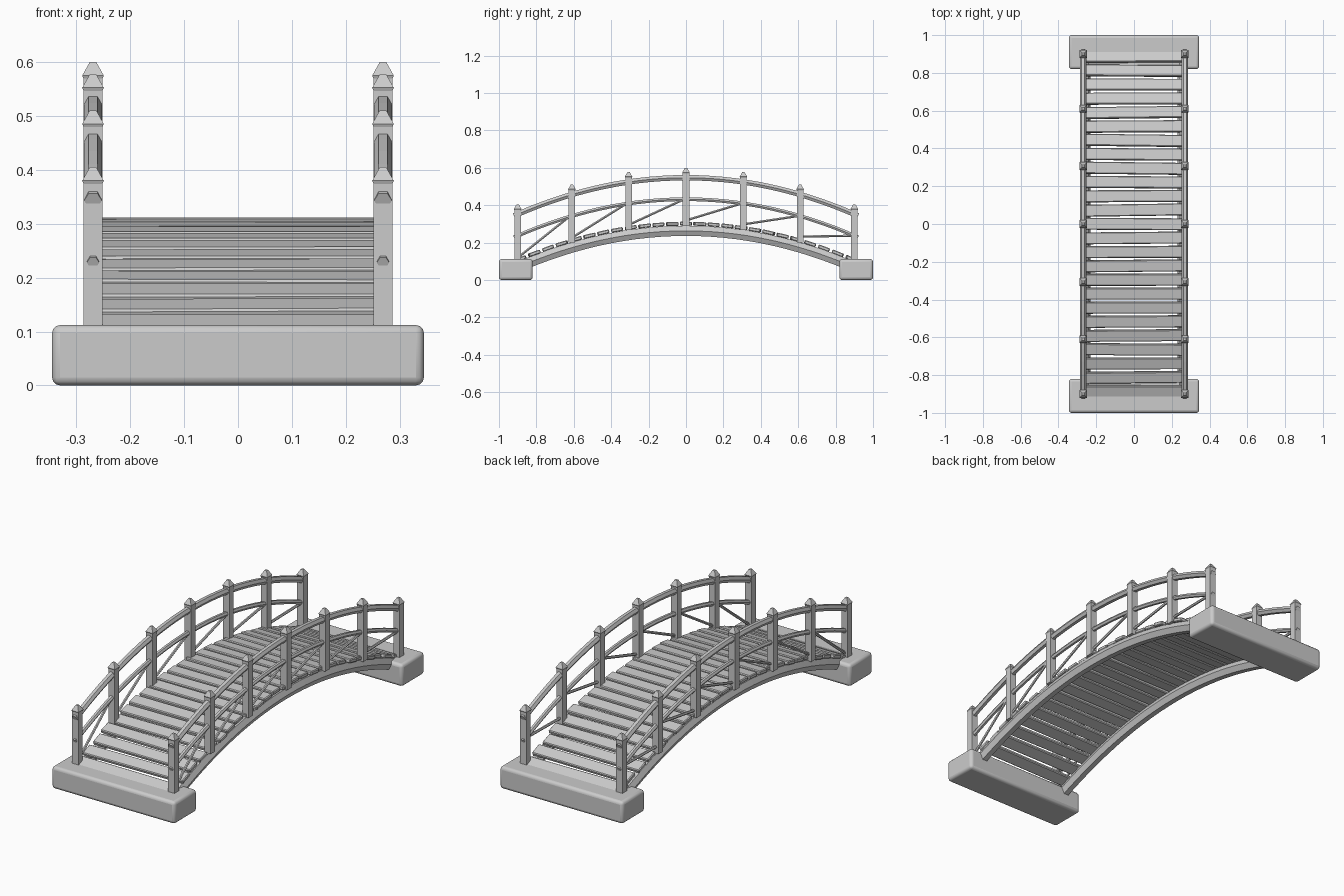
import bpy, bmesh, math, random
from mathutils import Vector, Matrix

if "Cube" in bpy.data.objects:
    bpy.data.objects.remove(bpy.data.objects["Cube"])

random.seed(4)
SIDE = 0.269                                  # x of posts and rails
POSTS = [-0.9, -0.61, -0.307, 0, 0.307, 0.61, 0.9]

grey = bpy.data.materials.new("weathered_grey")
grey.diffuse_color = (0.6, 0.6, 0.6, 1)
grey.use_nodes = True
grey.node_tree.nodes["Principled BSDF"].inputs["Base Color"].default_value = grey.diffuse_color


def arch(y, crown):
    """Height at y of an arch with the given crown height."""
    return crown - 0.241 * y * y


def make(name, bm):
    bmesh.ops.recalc_face_normals(bm, faces=bm.faces)
    me = bpy.data.meshes.new(name)
    bm.to_mesh(me)
    bm.free()
    me.materials.append(grey)
    ob = bpy.data.objects.new(name, me)
    bpy.context.collection.objects.link(ob)
    return ob


def add_bevel(ob, width, segments):
    mod = ob.modifiers.new("bevel", 'BEVEL')
    mod.width, mod.segments = width, segments


def box(bm, size, matrix):
    bmesh.ops.create_cube(bm, size=1, matrix=matrix @ Matrix.Diagonal((*size, 1)))


def sweep(bm, points, rx, rz, sides=6):
    """Sweep a flat-topped polygon along a path lying in a yz plane."""
    rings = []
    for i, p in enumerate(points):
        t = (points[min(i + 1, len(points) - 1)] - points[max(i - 1, 0)]).normalized()
        up = Vector((1, 0, 0)).cross(t)
        ring = []
        for k in range(sides):
            a = 2 * math.pi * k / sides
            ring.append(bm.verts.new(p + Vector((rx * math.cos(a), 0, 0)) + up * rz * math.sin(a)))
        rings.append(ring)
    for a, b in zip(rings, rings[1:]):
        for k in range(sides):
            j = (k + 1) % sides
            bm.faces.new((a[k], a[j], b[j], b[k]))
    bm.faces.new(rings[0])
    bm.faces.new(rings[-1])


def arch_path(x, crown, reach, n=28):
    ys = [-reach + 2 * reach * i / n for i in range(n + 1)]
    return [Vector((x, y, arch(y, crown))) for y in ys]


# Stone abutments at both ends
for end, name in ((-1, "front_abutment"), (1, "back_abutment")):
    bm = bmesh.new()
    box(bm, (0.69, 0.18, 0.112), Matrix.Translation((0, end * 0.91, 0.056)))
    ob = make(name, bm)
    add_bevel(ob, 0.015, 3)
    bpy.context.view_layer.objects.active = ob
    ob.select_set(True)
    bpy.ops.object.shade_smooth_by_angle(angle=math.radians(40))
    ob.select_set(False)

# Deck planks, slightly uneven, following the arch
bm = bmesh.new()
COUNT = 25
for i in range(COUNT):
    y = -0.885 + 1.77 * i / (COUNT - 1)
    tilt = math.atan(-0.482 * y) + random.uniform(-0.03, 0.03)
    m = (Matrix.Translation((random.uniform(-0.006, 0.006), y, arch(y, 0.301)))
         @ Matrix.Rotation(tilt, 4, 'X')
         @ Matrix.Rotation(random.uniform(-0.014, 0.014), 4, 'Z'))
    box(bm, (0.55 + random.uniform(-0.012, 0.012), 0.063, 0.02), m)
add_bevel(make("deck_planks", bm), 0.004, 1)

for s, side in ((-1, "left"), (1, "right")):
    x = s * SIDE

    # Arched support beam under the deck edge
    bm = bmesh.new()
    sweep(bm, arch_path(s * 0.258, 0.263, 0.93), 0.027, 0.0315)
    make(side + "_beam", bm)

    # Handrail and middle rail
    for name, crown, r in (("handrail", 0.547, 0.0165), ("middle_rail", 0.432, 0.0115)):
        bm = bmesh.new()
        sweep(bm, arch_path(x, crown, 0.92), r, r)
        make(f"{side}_{name}", bm)

    # Square posts with flared pointed caps
    bm = bmesh.new()
    for y in POSTS:
        low, top = arch(y, 0.29), arch(y, 0.573)
        box(bm, (0.035, 0.035, top - low), Matrix.Translation((x, y, (low + top) / 2)))
        for r1, r2, z, h in ((0.0175, 0.02, top - 0.004, 0.006), (0.02, 0.006, top + 0.002, 0.025)):
            bmesh.ops.create_cone(
                bm, cap_ends=True, segments=4, radius1=r1 * 2 ** 0.5, radius2=r2 * 2 ** 0.5, depth=h,
                matrix=Matrix.Translation((x, y, z + h / 2)) @ Matrix.Rotation(math.pi / 4, 4, 'Z'))
    make(side + "_posts", bm)

    # Thin diagonal braces from deck to middle rail
    bm = bmesh.new()
    for a, b in zip(POSTS, POSTS[1:]):
        sweep(bm, [Vector((x, a + 0.01, arch(a, 0.322))), Vector((x, b - 0.01, arch(b, 0.432)))], 0.007, 0.007)
    make(side + "_braces", bm)
